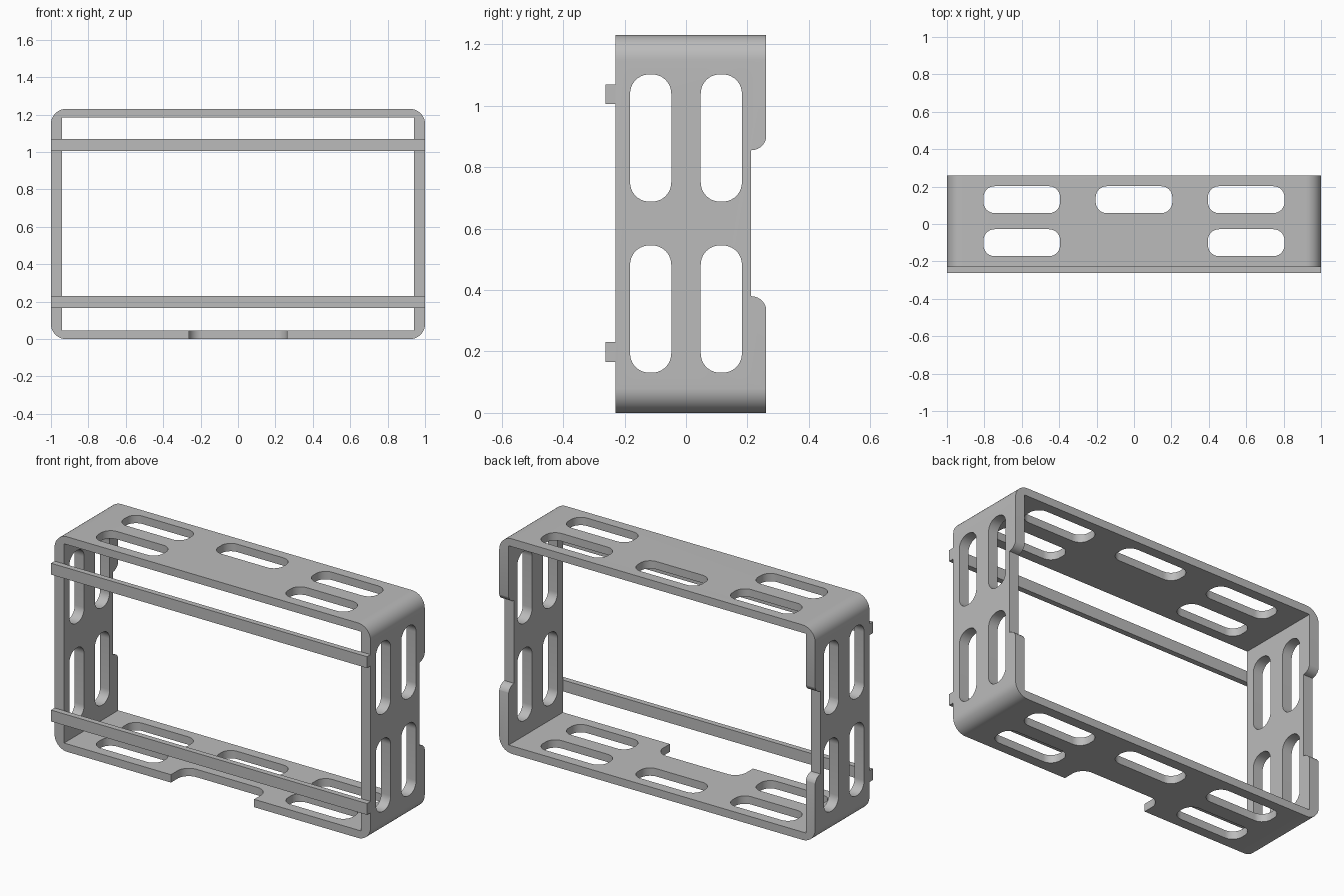
import bpy
import bmesh
from math import cos, sin, pi
from mathutils import Vector

cube = bpy.data.objects.get("Cube")
if cube:
    bpy.data.objects.remove(cube, do_unlink=True)

grey = bpy.data.materials.new("light_grey")
grey.use_nodes = True
colour = (0.5, 0.5, 0.5, 1)
grey.diffuse_color = colour
grey.node_tree.nodes["Principled BSDF"].inputs["Base Color"].default_value = colour

HEIGHT = 1.23
FRONT, BACK = -0.23, 0.26


def arc(cx, cy, r, start, end, steps=10):
    angles = [start + (end - start) * i / steps for i in range(steps + 1)]
    return [(cx + r * cos(a), cy + r * sin(a)) for a in angles]


def rounded(x0, x1, y0, y1, r):
    """Outline of a rectangle with round corners."""
    corners = [(x1 - r, y1 - r), (x0 + r, y1 - r), (x0 + r, y0 + r), (x1 - r, y0 + r)]
    return [p for i, (cx, cy) in enumerate(corners)
            for p in arc(cx, cy, r, i * pi / 2, (i + 1) * pi / 2)]


def prism(name, outline, axis, lo, hi):
    """Extrude an outline along the x, y or z axis."""
    place = {"x": lambda a, b, d: (d, a, b),
             "y": lambda a, b, d: (a, d, b),
             "z": lambda a, b, d: (a, b, d)}[axis]
    bm = bmesh.new()
    face = bm.faces.new([bm.verts.new(place(a, b, lo)) for a, b in outline])
    result = bmesh.ops.extrude_face_region(bm, geom=[face])
    moved = [v for v in result["geom"] if isinstance(v, bmesh.types.BMVert)]
    bmesh.ops.translate(bm, verts=moved, vec=Vector(place(0, 0, hi - lo)))
    bmesh.ops.recalc_face_normals(bm, faces=bm.faces)
    mesh = bpy.data.meshes.new(name)
    bm.to_mesh(mesh)
    bm.free()
    mesh.materials.append(grey)
    obj = bpy.data.objects.new(name, mesh)
    bpy.context.collection.objects.link(obj)
    return obj


def box(x0, x1, y0, y1):
    return [(x0, y0), (x1, y0), (x1, y1), (x0, y1)]


def activate(obj):
    bpy.ops.object.select_all(action="DESELECT")
    obj.select_set(True)
    bpy.context.view_layer.objects.active = obj


# Open frame with rounded outer corners and square inner ones
frame = prism("frame", rounded(-1, 1, 0, HEIGHT, 0.08), "y", FRONT, BACK)
cutters = [prism("opening_cutter", box(-0.94, 0.94, 0.045, HEIGHT - 0.045), "y", -0.5, 0.5)]

# Slots through the top and bottom; the front row has no middle slot
for y, columns in ((0.13, (-0.6, 0, 0.6)), (-0.1, (-0.6, 0.6))):
    for x in columns:
        outline = rounded(x - 0.205, x + 0.205, y - 0.072, y + 0.072, 0.06)
        cutters.append(prism("deck_slot_cutter", outline, "z", -0.2, 1.5))

# Slots through both sides
for y in (-0.115, 0.115):
    for z in (0.338, 0.895):
        outline = rounded(y - 0.067, y + 0.067, z - 0.207, z + 0.207, 0.062)
        cutters.append(prism("side_slot_cutter", outline, "x", -1.2, 1.2))

# Shallow recess in the back edge of both sides, with rounded shoulders
lower = arc(0.212, 0.33, 0.05, pi / 2, 0) + [(0.3, 0.33)]
upper = [(y, HEIGHT + 0.005 - z) for y, z in reversed(lower)]
cutters.append(prism("recess_cutter", lower + upper, "x", -1.2, 1.2))

# Notch in the front edge of the bottom
cutters.append(prism("notch_cutter", rounded(-0.263, 0.263, -0.5, -0.1, 0.07), "z", -0.1, 0.1))

activate(frame)
for cutter in cutters:
    cutter.hide_render = True
    cut = frame.modifiers.new("cut", "BOOLEAN")
    cut.operation = "DIFFERENCE"
    cut.solver = "EXACT"
    cut.object = cutter
    bpy.ops.object.modifier_apply(modifier=cut.name)
    bpy.data.objects.remove(cutter, do_unlink=True)
bpy.ops.object.shade_smooth_by_angle()

# Two flat rails across the front
for name, z in (("lower_rail", 0.165), ("upper_rail", 1.005)):
    prism(name, box(-1, 1, z, z + 0.065), "y", -0.262, FRONT)
